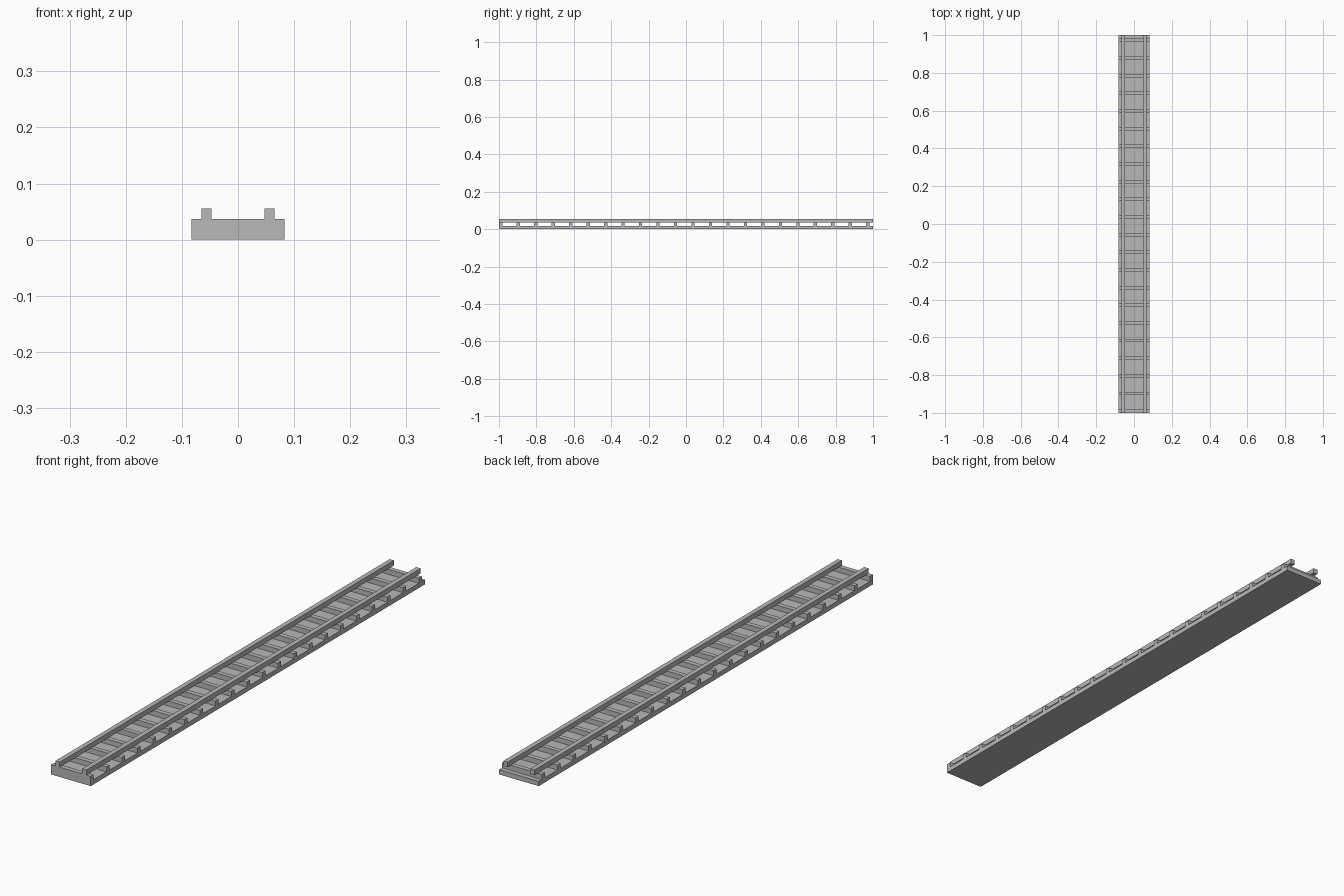
import bpy
import bmesh
from mathutils import Vector

cube = bpy.data.objects.get("Cube")
if cube:
    bpy.data.objects.remove(cube, do_unlink=True)

HALF_WIDTH = 0.083
SLAB_TOP = 0.018
TIE_TOP = 0.037
RAIL_TOP = 0.056
TIE_COUNT = 22
TIE_PITCH = 0.0935
TIE_DEPTH = 0.018

# One plain grey for the whole track
grey = bpy.data.materials.new("plain grey")
colour = (0.48, 0.48, 0.48, 1)
grey.diffuse_color = colour
grey.use_nodes = True
grey.node_tree.nodes["Principled BSDF"].inputs["Base Color"].default_value = colour


def half_box(name, low, high):
    """Box on the +x side, mirrored across the centre line."""
    low, high = Vector(low), Vector(high)
    bm = bmesh.new()
    bmesh.ops.create_cube(bm, size=1)
    bmesh.ops.scale(bm, vec=high - low, verts=bm.verts)
    bmesh.ops.translate(bm, vec=(low + high) / 2, verts=bm.verts)
    # Open the face on the mirror plane so the halves join cleanly
    inner = [f for f in bm.faces if abs(f.calc_center_median().x) < 1e-5]
    bmesh.ops.delete(bm, geom=inner, context='FACES_ONLY')
    mesh = bpy.data.meshes.new(name)
    bm.to_mesh(mesh)
    bm.free()
    mesh.materials.append(grey)
    obj = bpy.data.objects.new(name, mesh)
    bpy.context.collection.objects.link(obj)
    obj.modifiers.new("mirror", 'MIRROR')
    return obj


# Flat bed under the track
half_box("track_bed", (0, -1, 0), (HALF_WIDTH, 1, SLAB_TOP))

# Row of cross ties, the first flush with the front end
ties = half_box("cross_ties", (0, -1, SLAB_TOP), (HALF_WIDTH, -1 + TIE_DEPTH, TIE_TOP))
row = ties.modifiers.new("row", 'ARRAY')
row.count = TIE_COUNT
row.use_relative_offset = False
row.use_constant_offset = True
row.constant_offset_displace = (0, TIE_PITCH, 0)

# Pair of rails on top of the ties
half_box("rails", (0.047, -1, TIE_TOP), (0.065, 1, RAIL_TOP))
